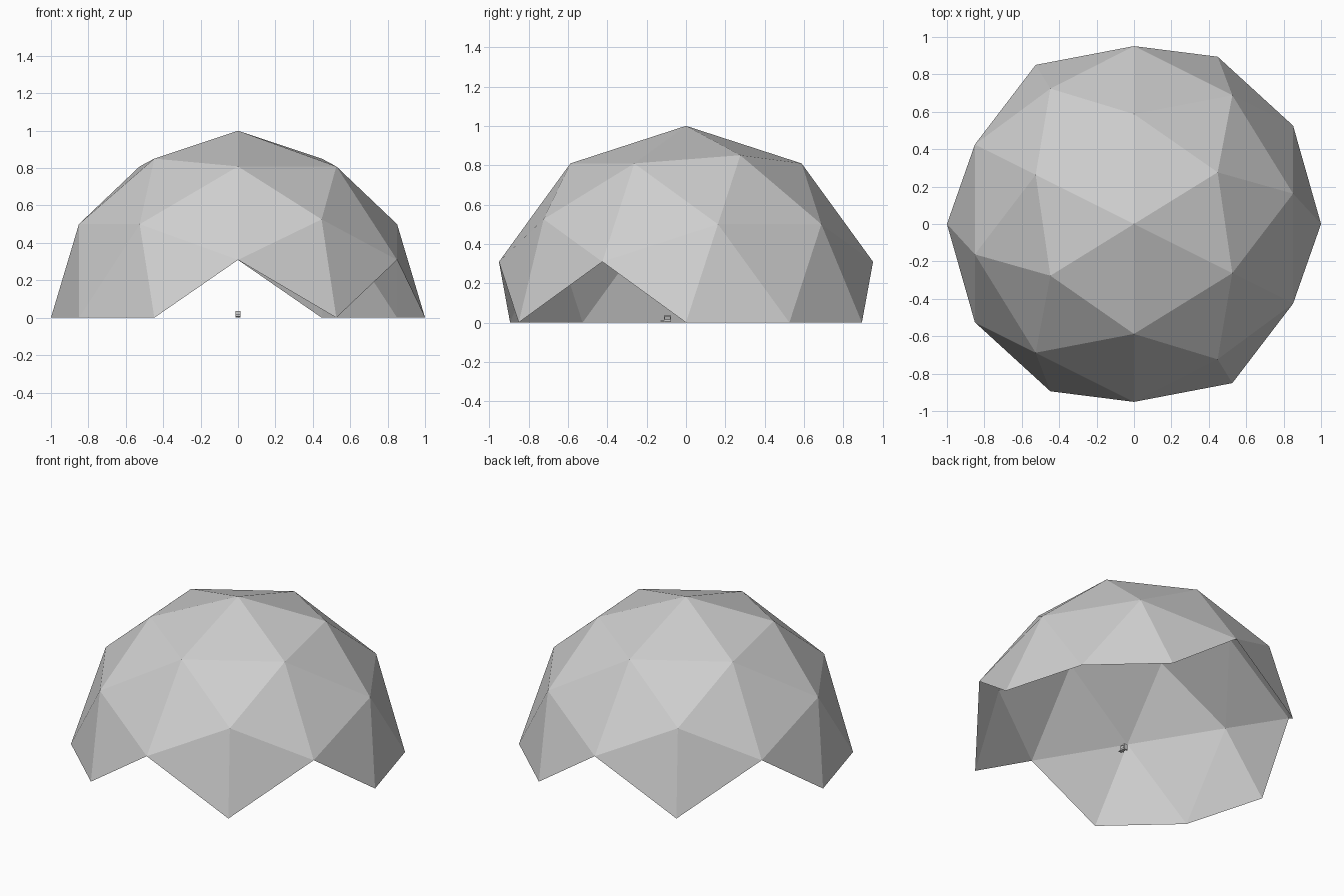
import bpy, bmesh, math
from mathutils import Matrix

cube = bpy.data.objects.get("Cube")
if cube:
    bpy.data.objects.remove(cube, do_unlink=True)

grey = bpy.data.materials.new("light grey")
grey.use_nodes = True
grey.diffuse_color = (0.62, 0.62, 0.62, 1)
grey.node_tree.nodes["Principled BSDF"].inputs["Base Color"].default_value = (0.62, 0.62, 0.62, 1)


def add_object(name, bm):
    mesh = bpy.data.meshes.new(name)
    bm.to_mesh(mesh)
    bm.free()
    mesh.materials.append(grey)
    obj = bpy.data.objects.new(name, mesh)
    bpy.context.collection.objects.link(obj)
    return obj


def add_box(name, low, high):
    bm = bmesh.new()
    bmesh.ops.create_cube(bm, size=1)
    for v in bm.verts:
        v.co = [a + (c + 0.5) * (b - a) for a, b, c in zip(low, high, v.co)]
    return add_object(name, bm)


# Geodesic dome shell: turn a sphere so the middle of a long strut pair points up
bm = bmesh.new()
bmesh.ops.create_icosphere(bm, subdivisions=2, radius=1)
hub = next(v for v in bm.verts if len(v.link_edges) == 5)
up = hub.link_edges[0].other_vert(hub).co.normalized()
side = (hub.co - up * hub.co.dot(up)).normalized()
turn = Matrix((side, up.cross(side), up))
spin = Matrix.Rotation(math.atan2(0.5257, 0.8507), 3, "Z")
bmesh.ops.transform(bm, matrix=(spin @ turn).to_4x4(), verts=bm.verts)

# Keep only whole panels above ground, which leaves four triangular doorways
below = [f for f in bm.faces if min(v.co.z for v in f.verts) < -0.01]
bmesh.ops.delete(bm, geom=below, context="FACES")
add_object("dome_shell", bm)

# Tiny armchair with a footrest inside the dome
add_box("chair_seat", (-0.010, -0.112, 0.004), (0.010, -0.080, 0.016))
add_box("chair_back", (-0.013, -0.082, 0.0), (0.013, -0.075, 0.037))
add_box("chair_footrest", (-0.010, -0.130, 0.004), (0.010, -0.112, 0.010))
for label, s in (("left", 1), ("right", -1)):
    xs = sorted((s * 0.010, s * 0.013))
    add_box(label + "_chair_arm", (xs[0], -0.112, 0.030), (xs[1], -0.082, 0.035))
    add_box(label + "_chair_leg", (xs[0], -0.112, 0.0), (xs[1], -0.108, 0.030))
